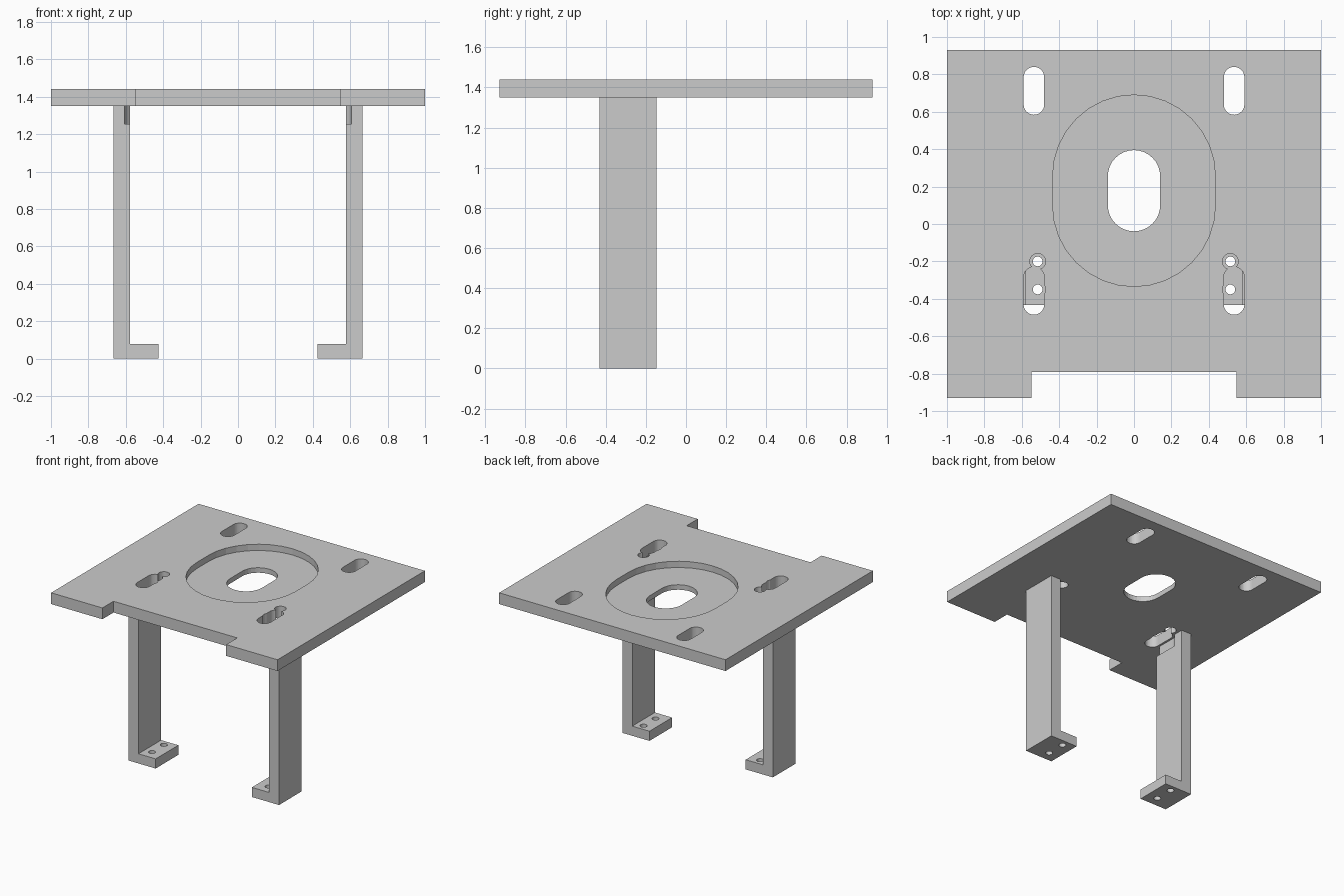
import bpy, bmesh, math
from mathutils import Vector

if "Cube" in bpy.data.objects:
    bpy.data.objects.remove(bpy.data.objects["Cube"])


def prism(name, pts, direction):
    """Extrude a closed 3D outline along a direction."""
    bm = bmesh.new()
    face = bm.faces.new([bm.verts.new(p) for p in pts])
    ext = bmesh.ops.extrude_face_region(bm, geom=[face])
    top = [g for g in ext["geom"] if isinstance(g, bmesh.types.BMVert)]
    bmesh.ops.translate(bm, verts=top, vec=Vector(direction))
    bmesh.ops.recalc_face_normals(bm, faces=bm.faces)
    me = bpy.data.meshes.new(name)
    bm.to_mesh(me)
    bm.free()
    ob = bpy.data.objects.new(name, me)
    bpy.context.collection.objects.link(ob)
    return ob


def slot(x, y, r, half, z0, z1, n=16):
    """Cutter: upright slot along y (plain cylinder when half is 0)."""
    pts = []
    for sign, start in ((1, 0), (-1, math.pi)):
        steps = n + 1 if half else n
        for i in range(steps):
            a = start + math.pi * i / n
            pts.append((x + r * math.cos(a), y + sign * half + r * math.sin(a), z0))
    return prism("cutter", pts, (0, 0, z1 - z0))


def cut(ob, cutters):
    """Subtract cutters one after another, then remove them."""
    for c in cutters:
        c.hide_render = True
        m = ob.modifiers.new("cut", "BOOLEAN")
        m.operation = "DIFFERENCE"
        m.solver = "EXACT"
        m.object = c
    bpy.context.view_layer.update()
    dg = bpy.context.evaluated_depsgraph_get()
    me = bpy.data.meshes.new_from_object(ob.evaluated_get(dg))
    ob.modifiers.clear()
    ob.data = me
    for c in cutters:
        bpy.data.objects.remove(c)


Z0, Z1 = 1.35, 1.44
HOLES_Y = (-0.20, -0.35)

# Top plate with front notch
outline = [(-1, -0.93), (-0.547, -0.93), (-0.547, -0.79), (0.547, -0.79),
           (0.547, -0.93), (1, -0.93), (1, 0.93), (-1, 0.93)]
plate = prism("top_plate", [(x, y, Z0) for x, y in outline], (0, 0, Z1 - Z0))

# Oblong recess, centre opening, mounting slots and screwdriver access holes
cutters = [slot(0, 0.178, 0.435, 0.077, 1.39, 1.6),
           slot(0, 0.178, 0.14, 0.077, 1.2, 1.6)]
for s in (-1, 1):
    for y in (0.712, -0.357):
        cutters.append(slot(s * 0.535, y, 0.055, 0.073, 1.2, 1.6))
    for y in HOLES_Y:
        cutters.append(slot(s * 0.515, y, 0.042, 0, 1.2, 1.6))
cut(plate, cutters)

# L-shaped legs with foot holes and a relief under the slot
profile = [(0.425, 0), (0.665, 0), (0.665, Z0), (0.577, Z0), (0.577, 0.077), (0.425, 0.077)]
for s, side in ((-1, "left"), (1, "right")):
    leg = prism(side + "_leg", [(s * x, -0.432, z) for x, z in profile], (0, 0.286, 0))
    cutters = [slot(s * 0.515, y, 0.026, 0, -0.1, 0.2) for y in HOLES_Y]
    cutters.append(slot(s * 0.535, -0.357, 0.071, 0.073, 1.255, 1.5))
    cut(leg, cutters)
